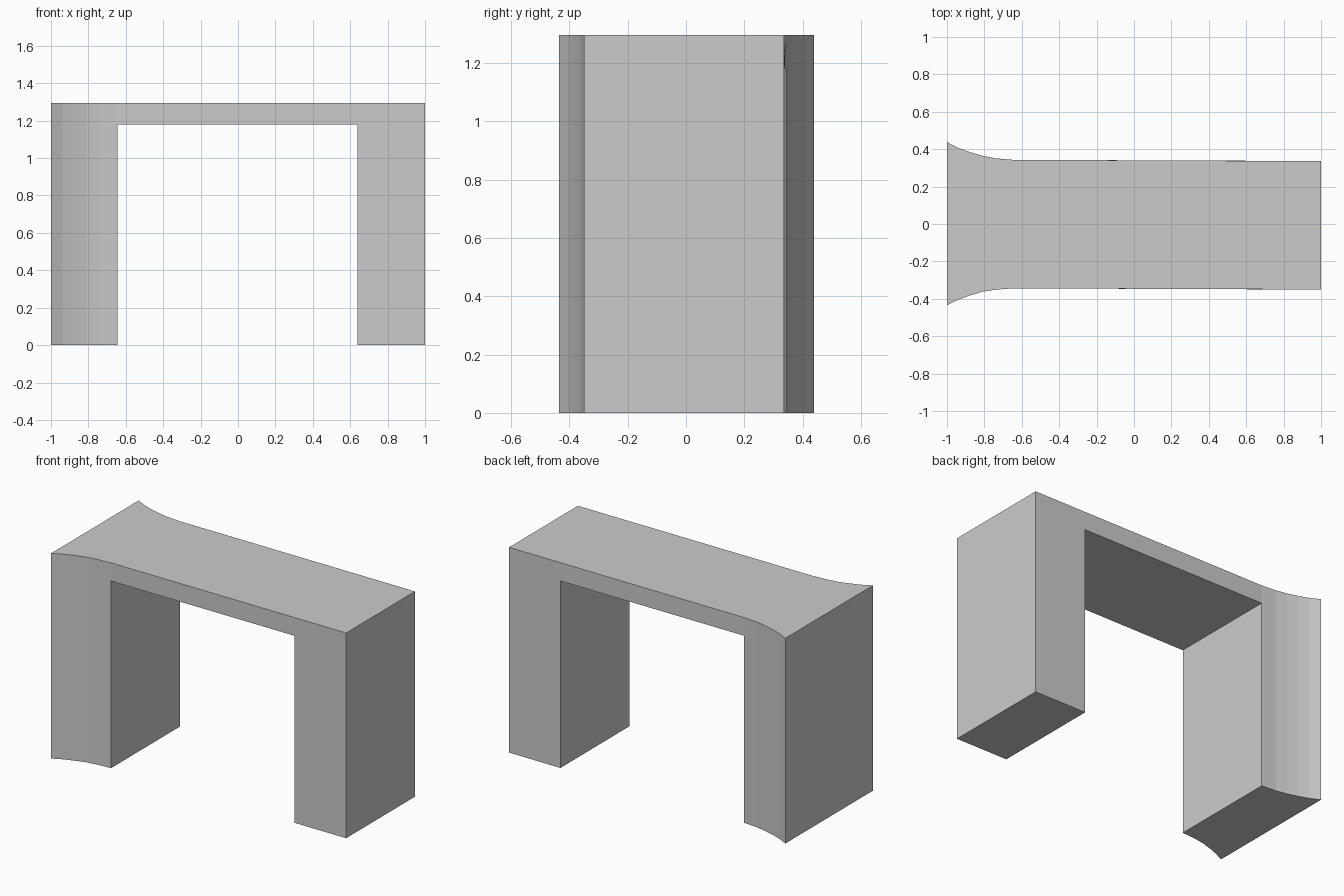
import bpy, bmesh, math

if "Cube" in bpy.data.objects:
    bpy.data.objects.remove(bpy.data.objects["Cube"])

TOP, UNDER = 1.295, 1.18

# plan stations: x, front y, back y (flared at the left end)
stations = [
    (-1.00, -0.435, 0.438), (-0.94, -0.405, 0.407), (-0.88, -0.383, 0.385),
    (-0.81, -0.362, 0.365), (-0.74, -0.351, 0.351), (-0.645, -0.344, 0.343),
    (0.64, -0.349, 0.338), (1.00, -0.35, 0.336),
]

bm = bmesh.new()

# underside strip of the top, split where the legs begin
pairs = [(bm.verts.new((x, f, UNDER)), bm.verts.new((x, b, UNDER))) for x, f, b in stations]
strip = [bm.faces.new((a[0], a[1], b[1], b[0])) for a, b in zip(pairs, pairs[1:])]
legs = [f for f in strip if abs(f.calc_center_median().x) > 0.5]
span = [f for f in strip if f not in legs]


def extrude_to(faces, z):
    """Extrude faces vertically so the new cap lies at height z."""
    result = bmesh.ops.extrude_face_region(bm, geom=faces)["geom"]
    for v in (g for g in result if isinstance(g, bmesh.types.BMVert)):
        v.co.z = z


# full block: top slab over the strip, then legs pulled to the floor
extrude_to(list(strip), TOP)
bottom = [f for f in bm.faces if all(abs(v.co.z - UNDER) < 1e-5 for v in f.verts)]
if not bottom:
    # extrusion consumed the strip, so close the underside again
    edges = [e for e in bm.edges if all(abs(v.co.z - UNDER) < 1e-5 for v in e.verts)]
    bottom = [bm.faces.new((a[0], a[1], b[1], b[0])) for a, b in zip(pairs, pairs[1:])]
legs = [f for f in bottom if abs(f.calc_center_median().x) > 0.5]
extrude_to(legs, 0.0)
# remove any leftover inner faces where the legs meet the slab
inner = [f for f in bm.faces if abs(f.calc_center_median().x) > 0.645
         and all(abs(v.co.z - UNDER) < 1e-5 for v in f.verts)]
bmesh.ops.delete(bm, geom=inner, context='FACES_ONLY')

# merge coplanar faces into clean flat panels
bmesh.ops.recalc_face_normals(bm, faces=bm.faces[:])
bmesh.ops.dissolve_limit(bm, angle_limit=math.radians(0.5), verts=bm.verts[:], edges=bm.edges[:])
bmesh.ops.recalc_face_normals(bm, faces=bm.faces[:])

mesh = bpy.data.meshes.new("bench")
bm.to_mesh(mesh)
bm.free()
bench = bpy.data.objects.new("bench", mesh)
bpy.context.collection.objects.link(bench)
